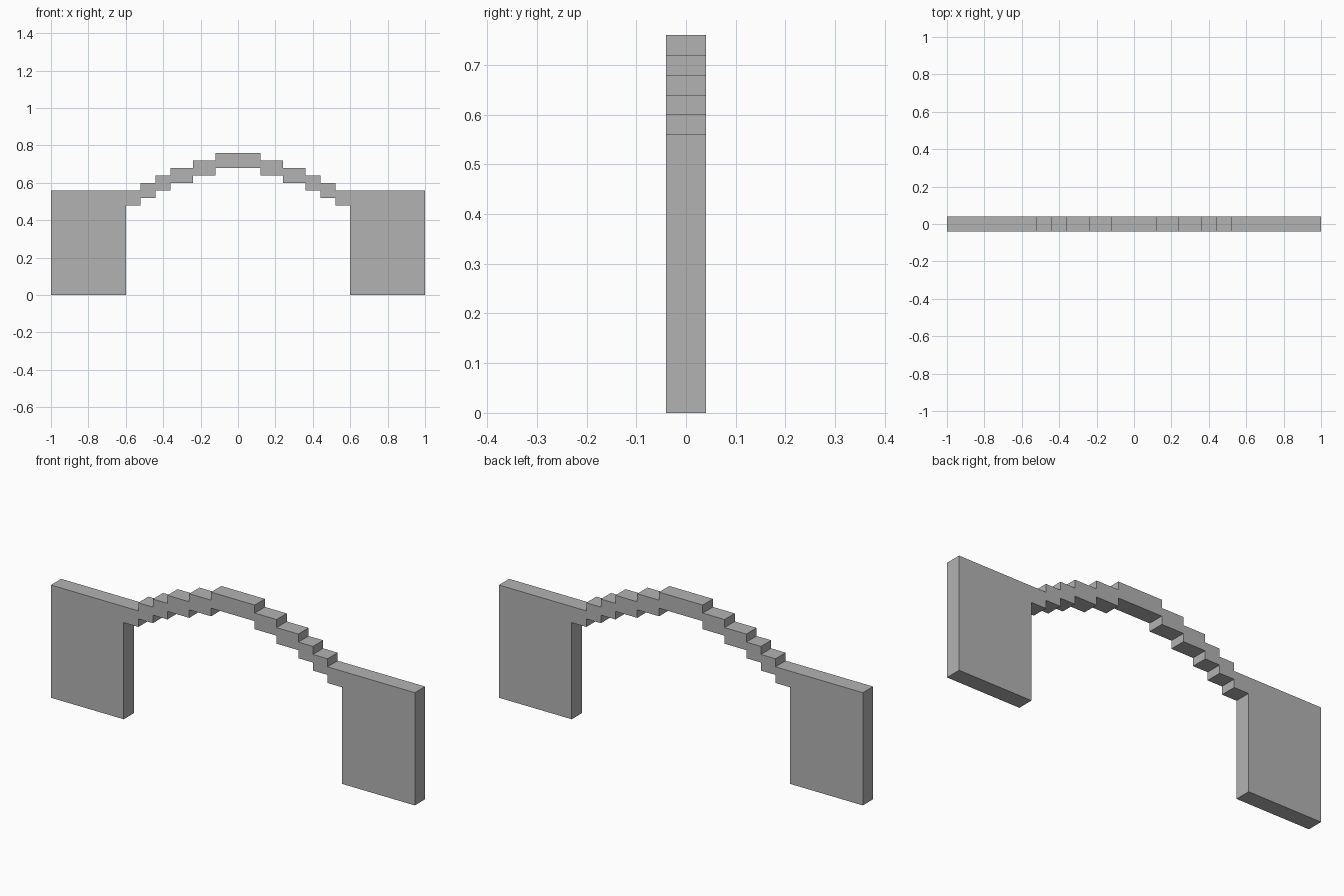
import bpy
import bmesh

cube = bpy.data.objects.get("Cube")
if cube:
    bpy.data.objects.remove(cube, do_unlink=True)

DEPTH = 0.08        # front to back
THICK = 0.08        # height of the arch band
RISE = 0.04         # height of one step
BASE_TOP = 0.56     # top of the end walls
STEP_X = [0.52, 0.44, 0.36, 0.24, 0.12]   # step edges, outside to centre

# Single stone colour
stone = bpy.data.materials.new("stone_grey")
stone.use_nodes = True
colour = (0.45, 0.45, 0.45, 1)
stone.diffuse_color = colour
stone.node_tree.nodes["Principled BSDF"].inputs["Base Color"].default_value = colour


def stairs(z):
    """Stepped line climbing from the outside to the centre."""
    points = []
    for i, x in enumerate(STEP_X):
        points += [(x, z + i * RISE), (x, z + (i + 1) * RISE)]
    return points


def mirrored(points):
    return [(-x, z) for x, z in reversed(points)]


# Closed outline: over the top, then back along the underside
upper = [(1, 0), (1, BASE_TOP)] + stairs(BASE_TOP)
lower = [(0.6, 0), (0.6, BASE_TOP - THICK)] + stairs(BASE_TOP - THICK)
outline = upper + mirrored(upper) + [(-x, z) for x, z in lower] + lower[::-1]

# Extrude the outline from front to back
bm = bmesh.new()
face = bm.faces.new([bm.verts.new((x, -DEPTH / 2, z)) for x, z in outline])
extruded = bmesh.ops.extrude_face_region(bm, geom=[face], use_keep_orig=True)
back = [g for g in extruded["geom"] if isinstance(g, bmesh.types.BMVert)]
bmesh.ops.translate(bm, verts=back, vec=(0, DEPTH, 0))
bmesh.ops.recalc_face_normals(bm, faces=bm.faces[:])

mesh = bpy.data.meshes.new("stepped_arch_wall")
bm.to_mesh(mesh)
bm.free()
mesh.materials.append(stone)
wall = bpy.data.objects.new("stepped_arch_wall", mesh)
bpy.context.collection.objects.link(wall)
